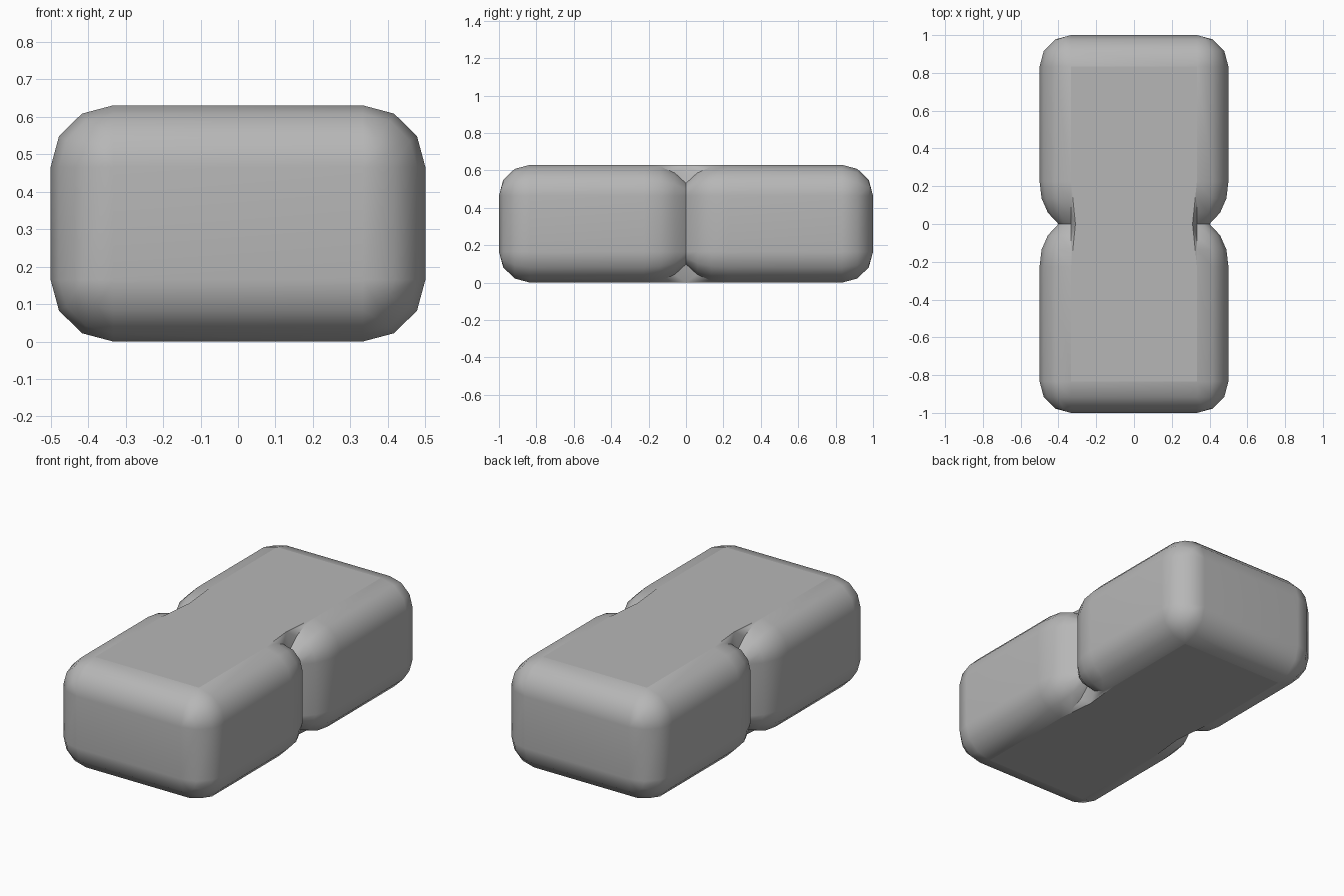
import bpy, bmesh, math

if "Cube" in bpy.data.objects:
    bpy.data.objects.remove(bpy.data.objects["Cube"])

R = 0.167                  # edge rounding radius
CX = 0.333                 # half width of the flat core
Z0, Z1 = 0.165, 0.465      # flat core height range
ZR = Z0 / R                # vertical scale of the rounding

# lengthwise stations: (y, rounding radius), pinched at the waist
half = [(0, 0.067), (0.06, 0.123), (0.135, 0.156), (0.225, R)]
half += [(1 - R + R * math.sin(a), R * math.cos(a))
         for a in (math.radians(30 * i) for i in range(4))]
stations = [(-y, r) for y, r in reversed(half[1:])] + half


def ring(bm, y, r):
    """Rounded rectangle made of four 3-segment corners."""
    out = []
    for c, (cx, cz) in enumerate([(CX, Z1), (-CX, Z1), (-CX, Z0), (CX, Z0)]):
        for i in range(4):
            a = math.radians(90 * c + 30 * i)
            out.append(bm.verts.new((cx + r * math.cos(a), y, cz + r * ZR * math.sin(a))))
    return out


bm = bmesh.new()
rings = [ring(bm, y, r) for y, r in stations]
first = 4                  # ring where the waist starts
last = len(rings) - 1 - first

# rounded skin of both lobes, left open above and below the waist
for k in range(len(rings) - 1):
    for i in range(16):
        if first <= k < last and i in (3, 11):
            continue
        j = (i + 1) % 16
        bm.faces.new((rings[k][i], rings[k][j], rings[k + 1][j], rings[k + 1][i]))
for end in (rings[0], rings[-1]):
    bm.faces.new(end)

# flat bridges across the waist with their small side walls
for a, b, z in ((3, 4, Z1 + Z0), (11, 12, 0.0)):
    tips = []
    for i in (a, b):
        s = 1 if rings[0][i].co.x > 0 else -1
        tip = bm.verts.new((0.31 * s, 0, z))
        tips.append(tip)
        for k in range(first, last):
            bm.faces.new((rings[k][i], rings[k + 1][i], tip))
    bm.faces.new((rings[first][a], tips[0], rings[last][a],
                  rings[last][b], tips[1], rings[first][b]))

bmesh.ops.remove_doubles(bm, verts=bm.verts[:], dist=0.0005)
bmesh.ops.recalc_face_normals(bm, faces=bm.faces[:])
mesh = bpy.data.meshes.new("double_block")
bm.to_mesh(mesh)
bm.free()
block = bpy.data.objects.new("double_block", mesh)
bpy.context.collection.objects.link(block)
bpy.context.view_layer.objects.active = block
block.select_set(True)
bpy.ops.object.shade_smooth_by_angle(angle=math.radians(40))

# crisp outline around the flat top and bottom, flat-looking sides
bm = bmesh.new()
bm.from_mesh(mesh)
bm.normal_update()
for e in bm.edges:
    flat = [abs(f.normal.z) > 0.999 for f in e.link_faces]
    if any(flat) and not all(flat):
        e.smooth = False
bm.to_mesh(mesh)
bm.free()
weighted = block.modifiers.new("weighted_normals", 'WEIGHTED_NORMAL')
weighted.keep_sharp = True

# mid grey colour
grey = bpy.data.materials.new("mid_grey")
grey.diffuse_color = (0.47, 0.47, 0.47, 1)
grey.use_nodes = True
grey.node_tree.nodes["Principled BSDF"].inputs["Base Color"].default_value = grey.diffuse_color
mesh.materials.append(grey)
